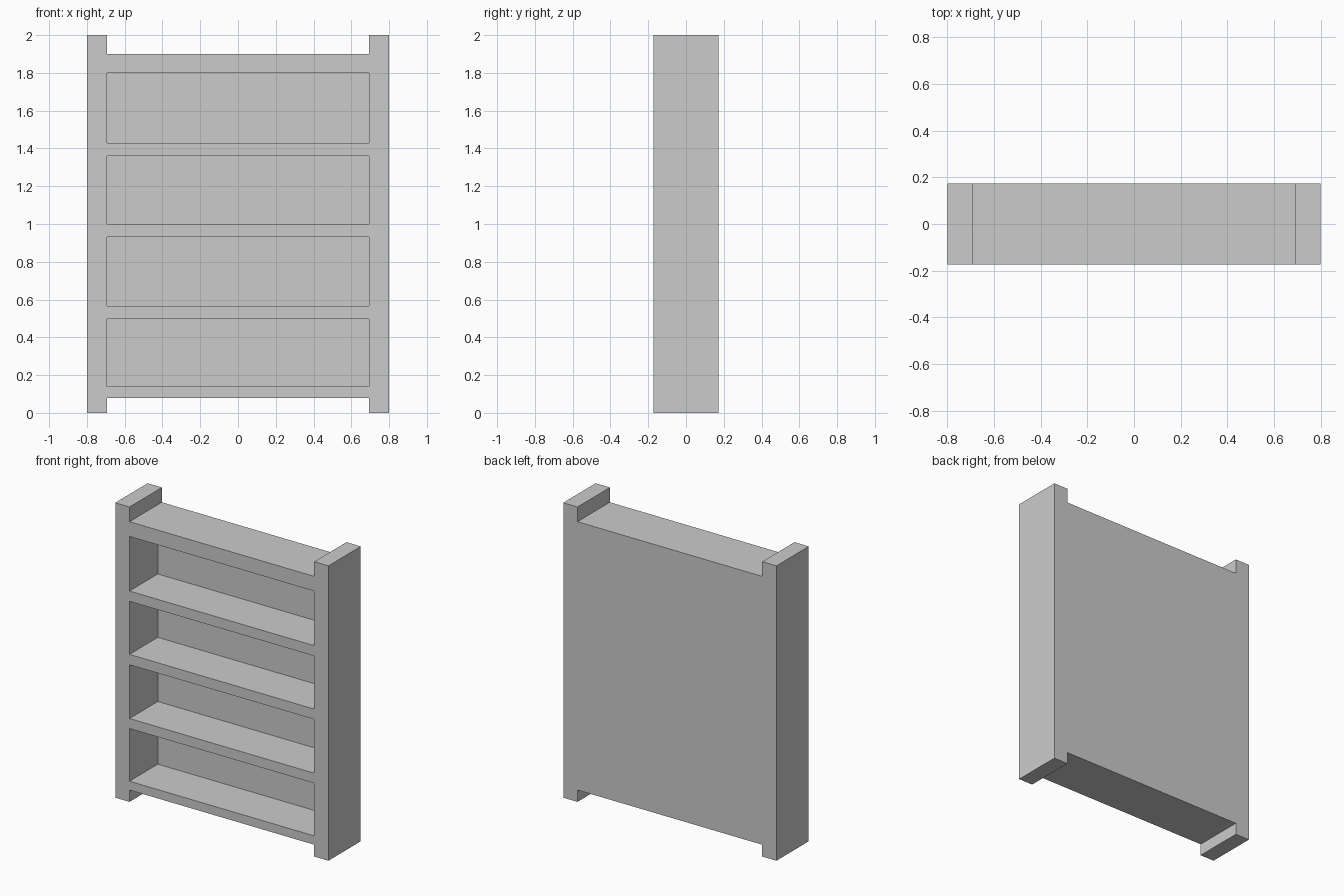
import bpy
import bmesh

if "Cube" in bpy.data.objects:
    bpy.data.objects.remove(bpy.data.objects["Cube"])

HALF_W, INNER, HALF_D = 0.80, 0.693, 0.173
HEIGHT, BASE_Z, TOP_Z = 2.0, 0.08, 1.90
BACK_T = 0.043
BAYS = [(0.14, 0.497), (0.565, 0.93), (1.0, 1.36), (1.43, 1.80)]


def make_object(name, bm):
    bmesh.ops.recalc_face_normals(bm, faces=bm.faces)
    mesh = bpy.data.meshes.new(name)
    bm.to_mesh(mesh)
    bm.free()
    obj = bpy.data.objects.new(name, mesh)
    bpy.context.collection.objects.link(obj)
    return obj


def extrude_profile(bm, profile, y0, y1):
    """Extrude an (x, z) outline along y."""
    face = bm.faces.new([bm.verts.new((x, y0, z)) for x, z in profile])
    new = bmesh.ops.extrude_face_region(bm, geom=[face])["geom"]
    verts = [v for v in new if isinstance(v, bmesh.types.BMVert)]
    bmesh.ops.translate(bm, verts=verts, vec=(0, y1 - y0, 0))


# Bookcase body: posts standing proud above the top and below the base
right = [(INNER, BASE_Z), (INNER, 0), (HALF_W, 0),
         (HALF_W, HEIGHT), (INNER, HEIGHT), (INNER, TOP_Z)]
left = [(-x, z) for x, z in reversed(right)]
bm = bmesh.new()
extrude_profile(bm, right + left, -HALF_D, HALF_D)
bookcase = make_object("bookcase", bm)

# Shelf bays, open at the front and closed by the back panel
bm = bmesh.new()
for z0, z1 in BAYS:
    outline = [(-INNER, z0), (INNER, z0), (INNER, z1), (-INNER, z1)]
    extrude_profile(bm, outline, -HALF_D - 0.1, HALF_D - BACK_T)
bays = make_object("bay_cutter", bm)
bays.hide_render = True
bays.hide_set(True)

cut = bookcase.modifiers.new("bays", "BOOLEAN")
cut.operation = "DIFFERENCE"
cut.solver = "EXACT"
cut.object = bays
